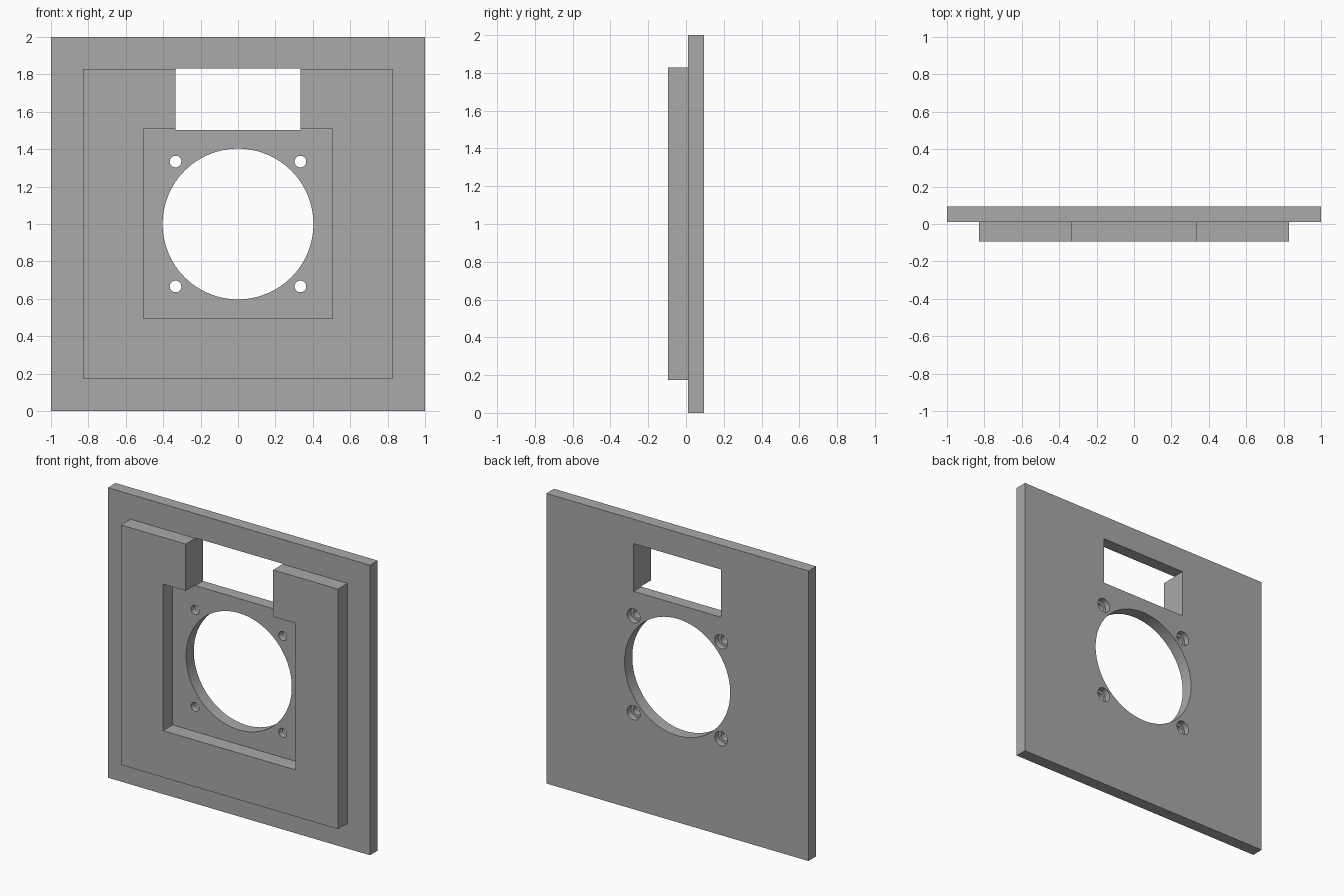
import bpy
import math

default = bpy.data.objects.get("Cube")
if default:
    bpy.data.objects.remove(default, do_unlink=True)

FRONT, STEP, BACK = -0.094, 0.01, 0.094   # panel face, plate face, rear face
PAST = 0.2                                # cutters run past the surfaces

grey = bpy.data.materials.new("plain grey")
grey.use_nodes = True
colour = (0.4, 0.4, 0.4, 1)
grey.diffuse_color = colour
grey.node_tree.nodes["Principled BSDF"].inputs["Base Color"].default_value = colour


def box(name, half_width, y0, y1, z0, z1):
    bpy.ops.mesh.primitive_cube_add(size=1, location=(0, (y0 + y1) / 2, (z0 + z1) / 2))
    ob = bpy.context.object
    ob.name = name
    ob.scale = (2 * half_width, y1 - y0, z1 - z0)
    bpy.ops.object.transform_apply(location=True, rotation=False, scale=True)
    ob.data.materials.append(grey)
    return ob


def cylinder(name, x, z, radius, y0, y1, sides):
    bpy.ops.mesh.primitive_cylinder_add(
        vertices=sides, radius=radius, depth=y1 - y0,
        location=(x, (y0 + y1) / 2, z), rotation=(math.pi / 2, 0, 0))
    ob = bpy.context.object
    ob.name = name
    ob.data.materials.append(grey)
    return ob


def combine(target, tool, operation):
    bpy.context.view_layer.objects.active = target
    mod = target.modifiers.new(tool.name, "BOOLEAN")
    mod.operation = operation
    mod.solver = "EXACT"
    mod.object = tool
    bpy.ops.object.modifier_apply(modifier=mod.name)
    bpy.data.objects.remove(tool, do_unlink=True)


# Back plate with the raised front panel
plate = box("mounting_plate", 1, STEP, BACK, 0, 2)
combine(plate, box("raised_panel", 0.828, FRONT, 0.05, 0.174, 1.829), "UNION")

# Square pocket, then the window that opens through the top of the panel
combine(plate, box("pocket", 0.505, -PAST, STEP, 0.496, 1.507), "DIFFERENCE")
combine(plate, box("window", 0.333, -PAST, PAST, 1.503, 1.832), "DIFFERENCE")

# Large round opening
combine(plate, cylinder("opening", 0, 1, 0.403, -PAST, PAST, 96), "DIFFERENCE")

# Four screw holes, counterbored from the rear
for x in (-0.334, 0.334):
    for z in (0.666, 1.334):
        combine(plate, cylinder("screw_hole", x, z, 0.031, -PAST, PAST, 32), "DIFFERENCE")
        combine(plate, cylinder("counterbore", x, z, 0.049, 0.053, PAST, 32), "DIFFERENCE")

# Smooth hole walls, crisp edges
bpy.ops.object.select_all(action="DESELECT")
plate.select_set(True)
bpy.context.view_layer.objects.active = plate
bpy.ops.object.shade_smooth_by_angle(angle=math.radians(30))
